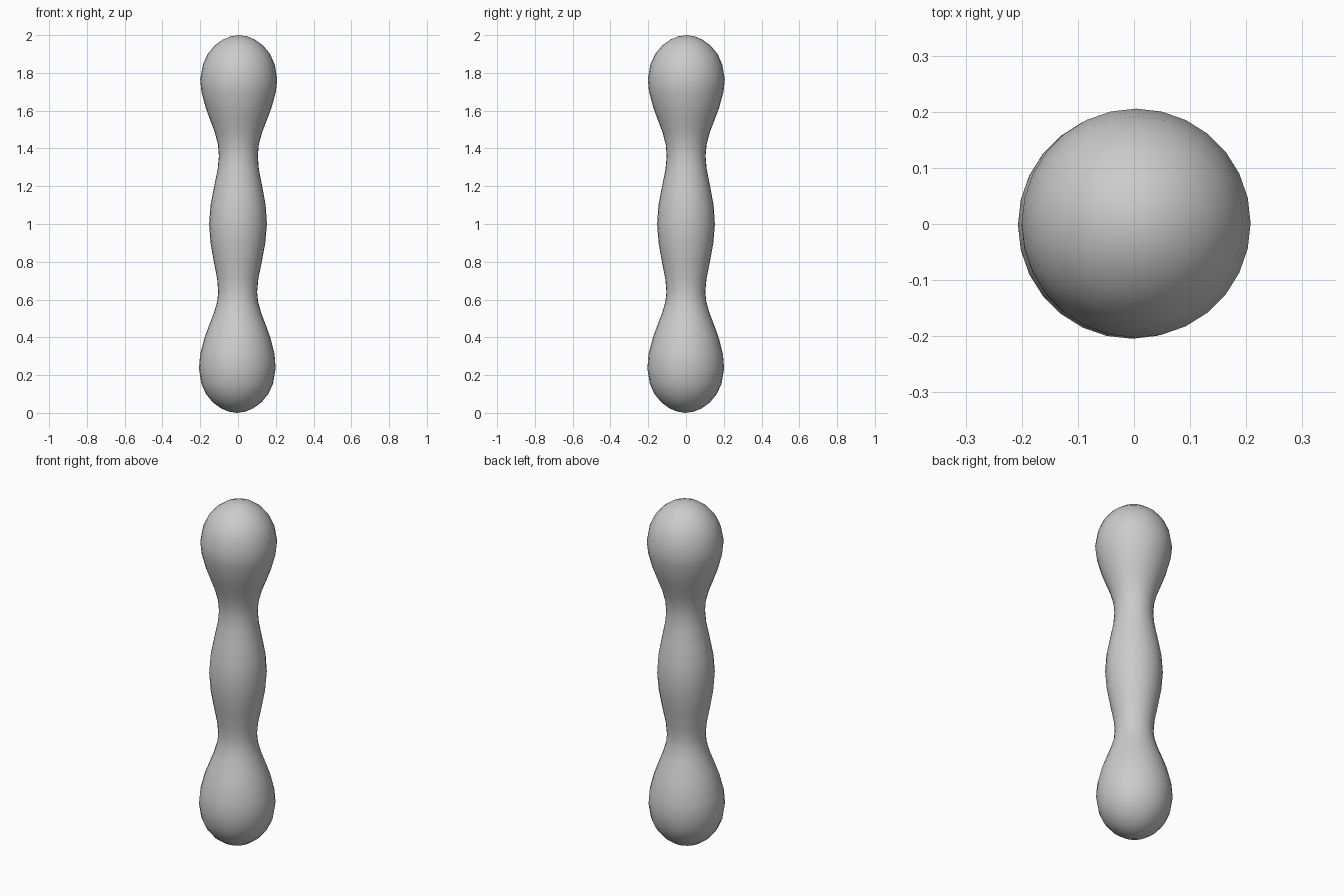
import bpy
import bmesh
import math

default = bpy.data.objects.get("Cube")
if default:
    bpy.data.objects.remove(default, do_unlink=True)

# Plain grey material
grey = bpy.data.materials.new("light_grey")
grey.use_nodes = True
COLOUR = (0.6, 0.6, 0.6, 1.0)
grey.diffuse_color = COLOUR
grey.node_tree.nodes["Principled BSDF"].inputs["Base Color"].default_value = COLOUR

# Outline from the bottom pole to the top pole: (radius, height)
PROFILE = [
    (0.045, 0.007), (0.085, 0.024), (0.128, 0.055), (0.165, 0.1), (0.19, 0.155),
    (0.203, 0.235), (0.197, 0.31), (0.174, 0.4), (0.15, 0.465), (0.125, 0.53),
    (0.108, 0.59), (0.103, 0.64), (0.109, 0.71), (0.127, 0.8), (0.145, 0.9),
    (0.153, 1.0), (0.146, 1.1), (0.127, 1.2), (0.109, 1.29), (0.103, 1.36),
    (0.108, 1.42), (0.125, 1.485), (0.15, 1.55), (0.174, 1.615), (0.197, 1.7),
    (0.204, 1.765), (0.19, 1.845), (0.165, 1.9), (0.128, 1.945), (0.085, 1.976),
    (0.045, 1.993),
]
SIDES = 28


def axis(z):
    """Centre of the slightly leaning body at height z."""
    return 0.005 * (z - 1), 0.002 * (z - 1)


# Body: rings lofted along the leaning axis and closed at both poles
bm = bmesh.new()
rings = []
for r, z in PROFILE:
    cx, cy = axis(z)
    rings.append([bm.verts.new((cx + r * math.cos(2 * math.pi * i / SIDES),
                                cy + r * math.sin(2 * math.pi * i / SIDES), z))
                  for i in range(SIDES)])
bottom = bm.verts.new((*axis(0), 0))
top = bm.verts.new((*axis(2), 2))
for i in range(SIDES):
    j = (i + 1) % SIDES
    for low, high in zip(rings, rings[1:]):
        bm.faces.new((low[i], low[j], high[j], high[i]))
    bm.faces.new((bottom, rings[0][j], rings[0][i]))
    bm.faces.new((top, rings[-1][i], rings[-1][j]))
for face in bm.faces:
    face.smooth = True

mesh = bpy.data.meshes.new("double_bulb_body")
bm.to_mesh(mesh)
bm.free()
mesh.materials.append(grey)
body = bpy.data.objects.new("double_bulb_body", mesh)
bpy.context.collection.objects.link(body)
